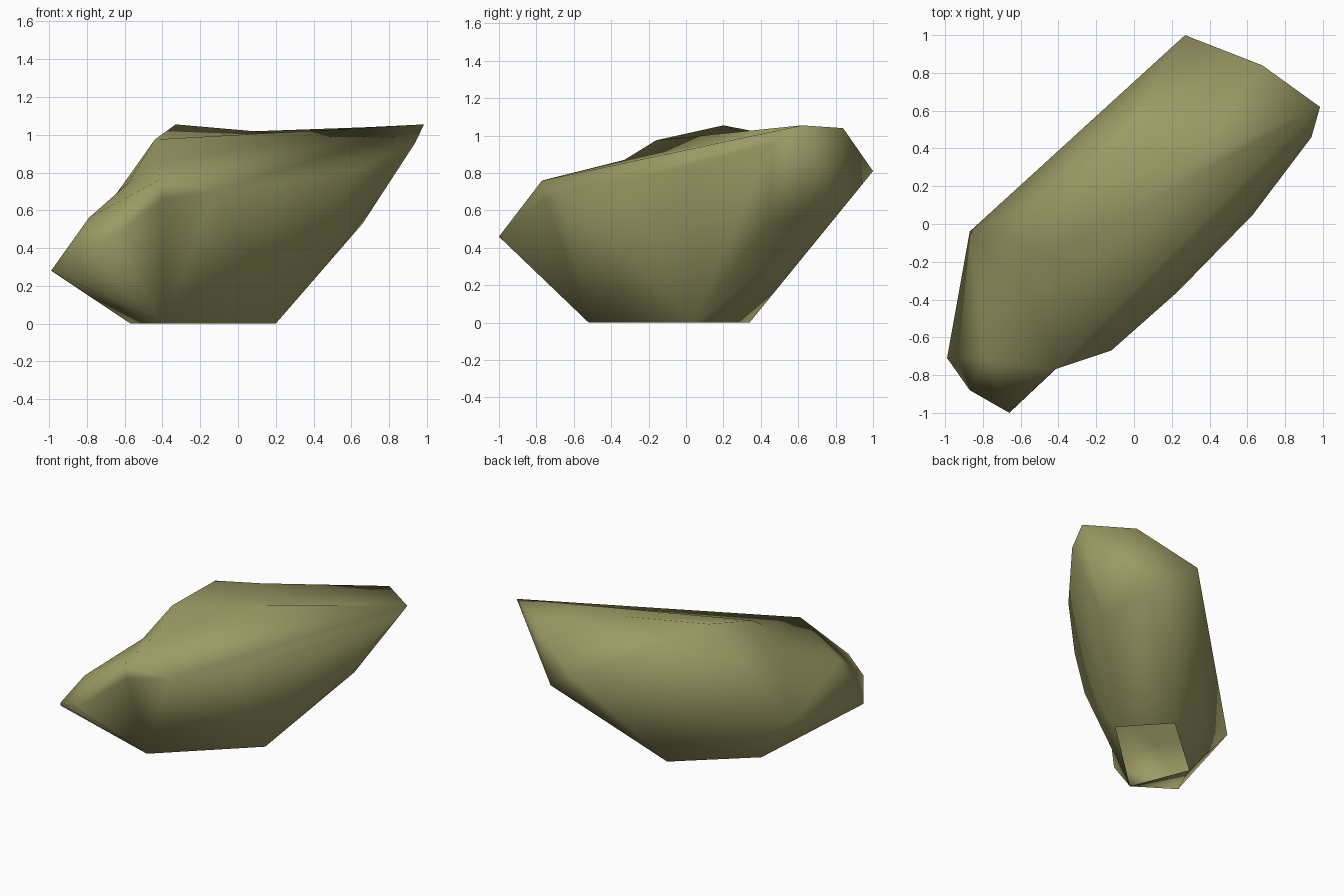
import bpy, bmesh

cube = bpy.data.objects.get("Cube")
if cube:
    bpy.data.objects.remove(cube, do_unlink=True)

stone = bpy.data.materials.new("olive_stone")
stone.use_nodes = True
colour = (0.33, 0.325, 0.13, 1)
stone.diffuse_color = colour
stone.node_tree.nodes["Principled BSDF"].inputs["Base Color"].default_value = colour
stone.node_tree.nodes["Principled BSDF"].inputs["Roughness"].default_value = 0.9

corners = {
    # Flat foot the rock rests on
    "foot_front": (-0.4, -0.52, 0), "foot_left": (0.2, 0.04, 0),
    "foot_back": (-0.08, 0.34, 0), "foot_right": (-0.57, -0.09, 0),
    # Blunt low end
    "nose": (-0.66, -1.0, 0.46), "brow": (-0.79, -0.71, 0.56),
    "chin": (-0.87, -0.88, 0.4), "low_tip": (-0.99, -0.71, 0.28),
    "back_corner": (-0.87, -0.04, 0.37), "fold": (-0.42, -0.77, 0.76),
    # Overhanging high end
    "high_back": (0.27, 1.0, 0.81), "high_top": (0.68, 0.84, 1.04),
    "high_tip": (0.985, 0.62, 1.055), "high_side": (0.94, 0.46, 0.96),
    "under_side": (0.66, 0.45, 0.53), "under_back": (0.56, 0.82, 0.59),
    # Long flank
    "cheek": (-0.12, -0.67, 0.7), "flank_mid": (0.23, -0.36, 0.75),
    "flank_high": (0.63, 0.05, 0.82),
    # Raised crest
    "peak": (-0.33, 0.2, 1.055), "step": (-0.44, -0.16, 0.975),
}

# Hollows worn into the edges between two corners
dents = [
    ("nose", "cheek", (-0.4, -0.755, 0.66)),
    ("peak", "high_tip", (0.3, 0.34, 1.0)),
    ("peak", "high_top", (-0.1, 0.42, 1.012)),
    ("brow", "step", (-0.58, -0.31, 0.745)),
    ("fold", "step", (-0.41, -0.33, 0.87)),
]

# Convex block around the corners
bm = bmesh.new()
verts = {name: bm.verts.new(co) for name, co in corners.items()}
hull = bmesh.ops.convex_hull(bm, input=bm.verts)
bmesh.ops.recalc_face_normals(bm, faces=bm.faces)

# Split each worn edge, fan its two faces, and push the new corner in
for start, end, target in dents:
    edge = bm.edges.get((verts[start], verts[end]))
    if edge is None:
        continue
    new = bmesh.utils.edge_split(edge, verts[start], 0.5)[1]
    for face in list(new.link_faces):
        near = {e.other_vert(new) for e in new.link_edges}
        for vert in face.verts:
            if vert is not new and vert not in near:
                bmesh.utils.face_split(face, new, vert)
                break
    new.co = target

# The underside is open where the rock meets the ground
foot = [f for f in bm.faces if all(v.co.z < 0.001 for v in f.verts)]
bmesh.ops.delete(bm, geom=foot, context="FACES")
bmesh.ops.delete(bm, geom=[v for v in bm.verts if not v.link_faces], context="VERTS")
for face in bm.faces:
    face.smooth = True

mesh = bpy.data.meshes.new("rock")
bm.to_mesh(mesh)
bm.free()
mesh.materials.append(stone)
bpy.context.collection.objects.link(bpy.data.objects.new("rock", mesh))
